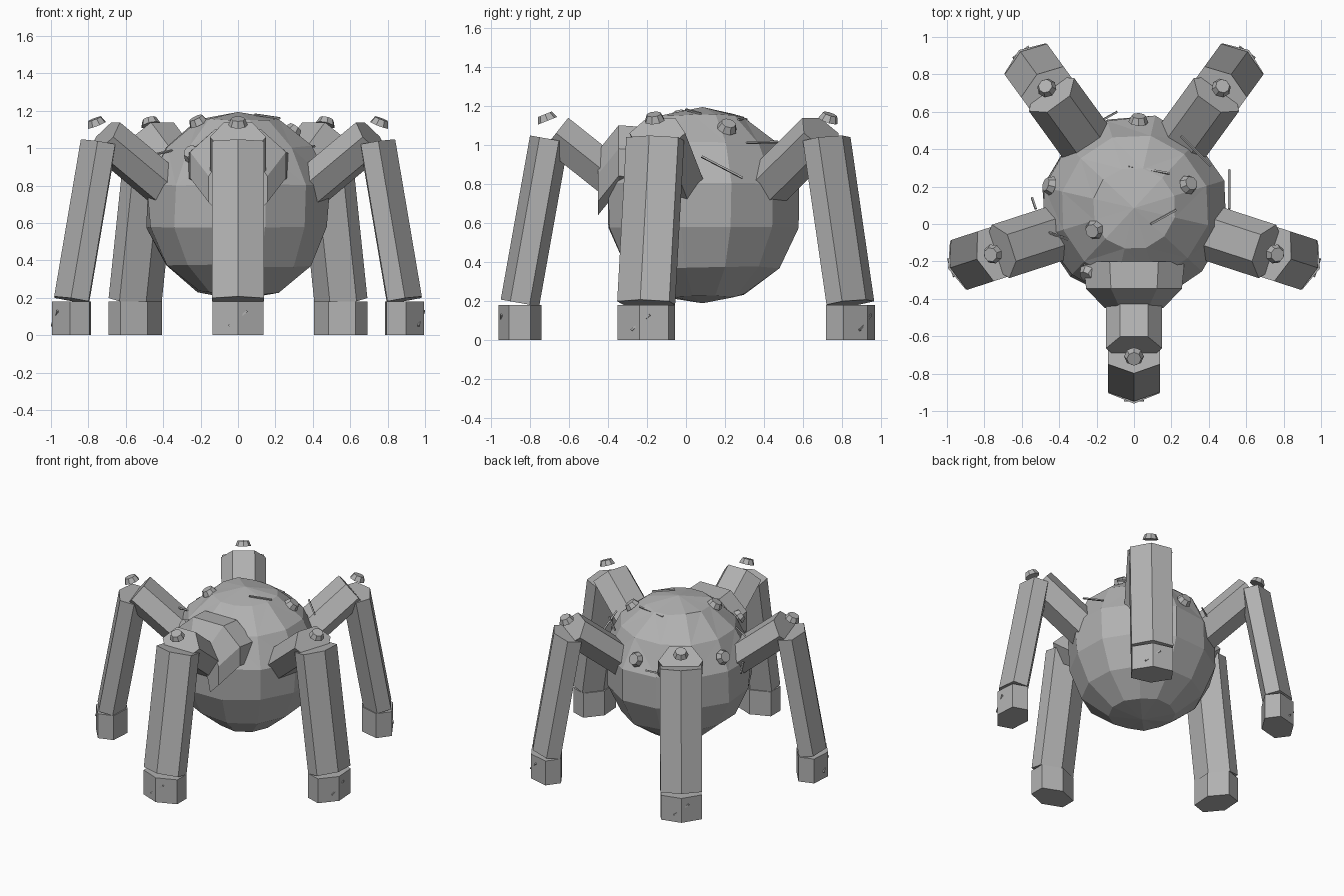
import bpy, bmesh, math, random
from mathutils import Vector, Matrix

if "Cube" in bpy.data.objects:
    bpy.data.objects.remove(bpy.data.objects["Cube"])

random.seed(4)
C = Vector((0, 0.085, 0.69))      # body centre
R = 0.51                          # body radius

stone = bpy.data.materials.new("grey stone")
stone.diffuse_color = (0.44, 0.44, 0.44, 1)
stone.use_nodes = True
stone.node_tree.nodes["Principled BSDF"].inputs["Base Color"].default_value = stone.diffuse_color


def finish(name, bm):
    bmesh.ops.recalc_face_normals(bm, faces=bm.faces)
    me = bpy.data.meshes.new(name)
    bm.to_mesh(me)
    bm.free()
    me.materials.append(stone)
    ob = bpy.data.objects.new(name, me)
    bpy.context.collection.objects.link(ob)
    return ob


def loft(name, sections):
    """Skin closed sections of equal point count and cap both ends."""
    bm = bmesh.new()
    rings = [[bm.verts.new(p) for p in s] for s in sections]
    n = len(rings[0])
    for a, b in zip(rings, rings[1:]):
        for i in range(n):
            j = (i + 1) % n
            bm.faces.new((a[i], a[j], b[j], b[i]))
    bm.faces.new(rings[0])
    bm.faces.new(rings[-1])
    return finish(name, bm)


def place(az, r, t, z):
    """Radial / tangential / height to world position."""
    c, s = math.cos(az), math.sin(az)
    return Vector((r * c - t * s, C.y + r * s + t * c, z))


def limb(name, az, start, end, thick, wide, ridge_out):
    """Hexagonal bar in the vertical plane of a leg; start and end are (r, z)."""
    d = (Vector(end) - Vector(start)).normalized()
    side = Vector((-d.y, d.x))
    if ridge_out:
        shape = [(1, 0), (.5, 1), (-.5, 1), (-1, 0), (-.5, -1), (.5, -1)]
    else:
        shape = [(0, 1), (1, .5), (1, -.5), (0, -1), (-1, -.5), (-1, .5)]
    return loft(name, [[place(az, c[0] + side.x * u * thick, v * wide,
                              c[1] + side.y * u * thick) for u, v in shape]
                       for c in (start, end)])


def stud(name, pos, normal):
    bm = bmesh.new()
    rot = Vector(normal).to_track_quat('Z', 'Y').to_matrix().to_4x4()
    bmesh.ops.create_cone(bm, cap_ends=True, segments=8, radius1=0.053, radius2=0.038,
                          depth=0.036, matrix=Matrix.Translation(pos) @ rot)
    return finish(name, bm)


def crack(name, a, b, normal):
    """Thin raised strip from a to b."""
    a, b, n = Vector(a), Vector(b), Vector(normal).normalized() * 0.005
    w = (b - a).cross(n).normalized() * 0.005
    return loft(name, [[p + w + n, p - w + n, p - w - n, p + w - n] for p in (a, b)])


# Faceted round body
bm = bmesh.new()
bmesh.ops.create_uvsphere(bm, u_segments=12, v_segments=7, radius=R,
                          matrix=Matrix.Rotation(math.radians(17), 4, 'Z'))
for v in bm.verts:
    v.co = v.co * random.uniform(0.975, 1.025) + C
bmesh.ops.triangulate(bm, faces=[f for f in bm.faces if f.calc_center_median().z > 0.9])
finish("body", bm)

# Hooded brow over the front leg
arch = [(-.27, .83), (-.27, .97), (-.13, 1.09), (.13, 1.09), (.27, .97), (.27, .83),
        (.15, .76), (.10, .90), (-.10, .90), (-.15, .76)]
loft("brow", [[(x * sx, y, z + dz) for x, z in arch]
              for y, sx, dz in ((-.20, 1.0, 0.0), (-.345, .95, .01), (-.45, .58, -.12))])

# Five legs: thigh, shin, foot, knee stud and a crack on the foot
for i, name in enumerate(("front", "right", "back_right", "back_left", "left")):
    az = math.radians(-90 + 72 * i)
    limb(name + "_thigh", az, (0.36, 0.75), (0.75, 1.06), 0.10, 0.15, False)
    limb(name + "_shin", az, (0.785, 1.03), (0.935, 0.19), 0.10, 0.14, True)
    limb(name + "_foot", az, (0.935, 0.18), (0.935, 0.0), 0.11, 0.137, True)
    out = Vector((math.cos(az), math.sin(az), 0))
    stud(name + "_knee_stud", place(az, 0.80, 0, 1.14), out * 0.4 + Vector((0, 0, 1)))
    crack(name + "_foot_crack", place(az, 1.03, -0.05, 0.05),
          place(az, 1.03, 0.05, 0.13), out)

# Studs on the body
for i, d in enumerate(((-.21, -.115, .44), (.30, .13, .41), (-.485, .13, .23),
                       (.025, .485, .21), (-.245, -.35, .28))):
    d = Vector(d).normalized()
    stud("body_stud_%d" % (i + 1), C + d * (R + 0.01), d)

# Cracks on the body
for i, (a, b) in enumerate((((-.03, .31, 1.13), (.19, .27, 1.13)),
                            ((.09, 0, 1.18), (.225, .075, 1.16)),
                            ((-.47, -.04, .96), (-.305, -.10, 1.0)),
                            ((.51, .08, .94), (.51, .29, .83)),
                            ((.25, .47, 1.015), (.41, .31, 1.01)),
                            ((-.18, .55, .84), (-.09, .60, .86)),
                            ((-.545, .14, .78), (-.525, .08, .84)))):
    crack("body_crack_%d" % (i + 1), a, b, (Vector(a) + Vector(b)) / 2 - C)
